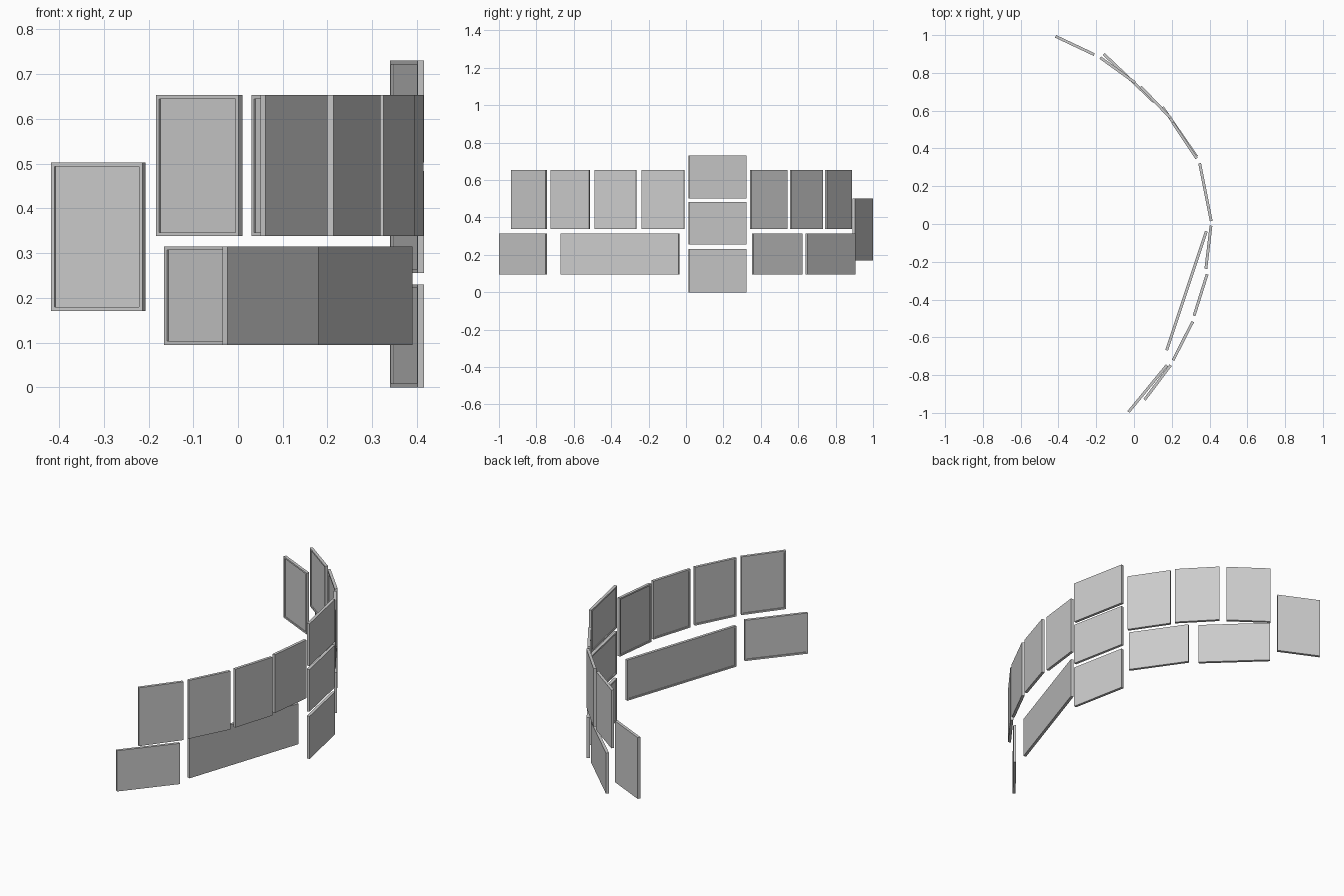
import bpy, bmesh, math
from mathutils import Matrix

if "Cube" in bpy.data.objects:
    bpy.data.objects.remove(bpy.data.objects["Cube"])

T = 0.015       # panel thickness
RIM = 0.012     # width of the raised rim
DEPTH = 0.005   # depth of the recess on the inner face


def panel(name, x, y, z, slope):
    """Flat upright tray filling the given extents; recess faces the inside of the arc."""
    dx, dy = x[1] - x[0], y[1] - y[0]
    a = math.atan2(dy, dx)
    for _ in range(30):   # plan angle that makes a slab of thickness T fit the extents
        a = math.atan2(dy - T * math.cos(a), dx - T * math.sin(a))
    length = math.hypot(dy - T * math.cos(a), dx - T * math.sin(a))
    bm = bmesh.new()
    bmesh.ops.create_cube(bm, size=1, matrix=Matrix.Diagonal((length, T, z[1] - z[0], 1)))
    bm.normal_update()
    inner = min(bm.faces, key=lambda f: f.calc_center_median().y)
    bmesh.ops.inset_region(bm, faces=[inner], thickness=RIM)
    floor = bmesh.ops.extrude_discrete_faces(bm, faces=[inner])["faces"][0]
    bmesh.ops.translate(bm, verts=floor.verts, vec=(0, DEPTH, 0))
    me = bpy.data.meshes.new(name)
    bm.to_mesh(me)
    bm.free()
    ob = bpy.data.objects.new(name, me)
    ob.location = (sum(x) / 2, sum(y) / 2, sum(z) / 2)
    ob.rotation_euler.z = a + math.pi if slope > 0 else -a
    bpy.context.collection.objects.link(ob)


UPPER, LOWER = (0.338, 0.653), (0.095, 0.315)

# near wing, upper row
for i, (x, y) in enumerate([((0.05, 0.2), (-0.935, -0.743)),
                            ((0.2, 0.318), (-0.725, -0.513)),
                            ((0.311, 0.394), (-0.488, -0.264)),
                            ((0.373, 0.415), (-0.238, -0.008))]):
    panel(f"near_upper_panel_{i}", x, y, UPPER, 1)

# near wing, lower row
panel("near_lower_panel", (-0.035, 0.18), (-1.0, -0.743), LOWER, 1)
panel("near_lower_long_panel", (0.166, 0.39), (-0.671, -0.036), LOWER, 1)

# middle stack of three
for i, z in enumerate([(0, 0.23), (0.255, 0.483), (0.502, 0.73)]):
    panel(f"middle_panel_{i}", (0.34, 0.416), (0.014, 0.323), z, -1)

# far wing, upper row
for i, (x, y) in enumerate([((0.198, 0.338), (0.343, 0.542)),
                            ((0.03, 0.2), (0.555, 0.732)),
                            ((-0.183, 0.01), (0.742, 0.887))]):
    panel(f"far_upper_panel_{i}", x, y, UPPER, -1)

# far wing, lower row
panel("far_lower_panel", (0.145, 0.338), (0.353, 0.623), LOWER, -1)
panel("far_lower_wide_panel", (-0.165, 0.112), (0.64, 0.905), LOWER, -1)

# single panel at the far end
panel("far_end_panel", (-0.418, -0.207), (0.89, 1.0), (0.171, 0.502), -1)
